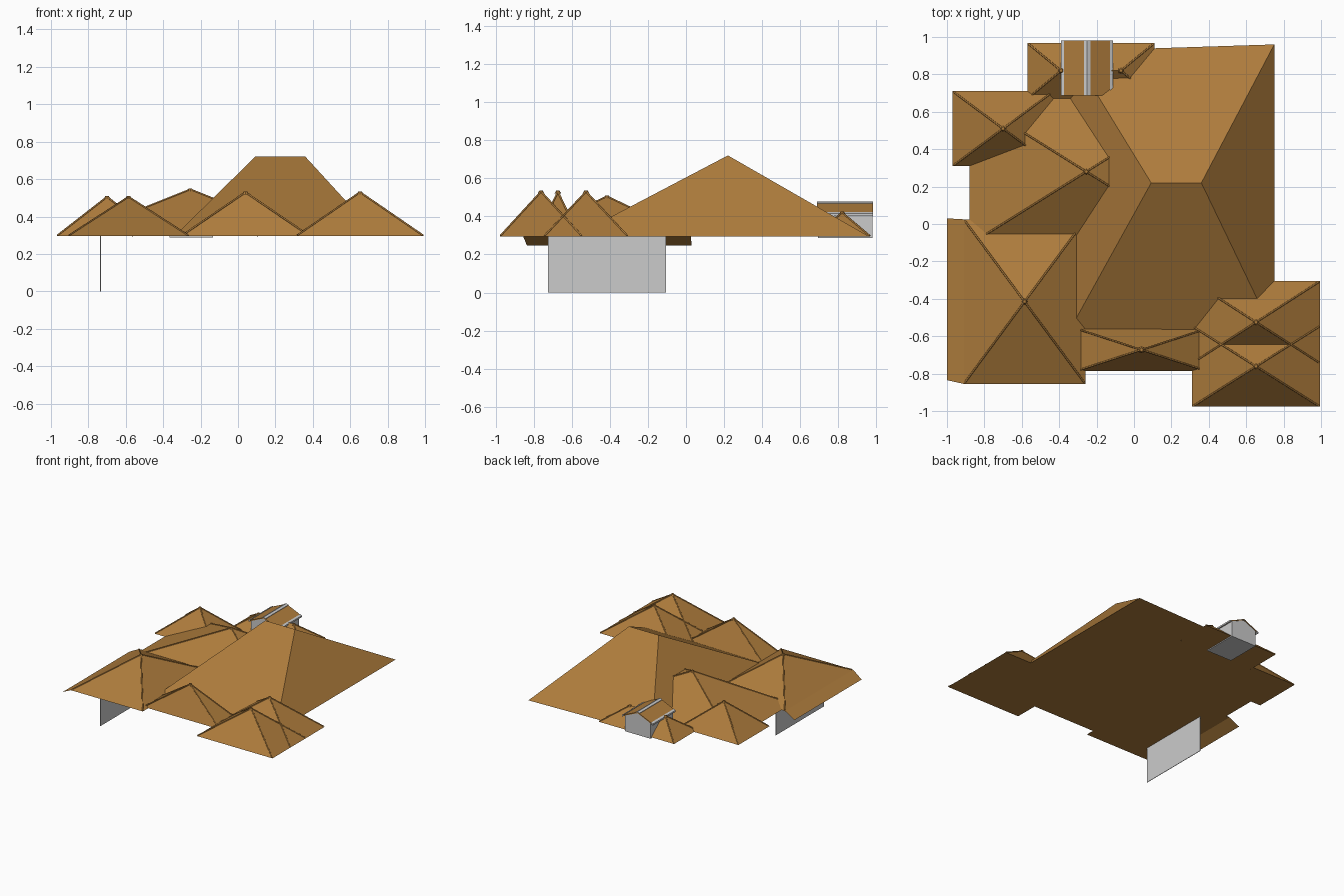
import bpy, bmesh
from mathutils import Vector

if "Cube" in bpy.data.objects:
    bpy.data.objects.remove(bpy.data.objects["Cube"])

EAVE = 0.295
brown = bpy.data.materials.new("roof_brown")
brown.diffuse_color = (0.42, 0.20, 0.045, 1)
brown.use_nodes = True
brown.node_tree.nodes["Principled BSDF"].inputs["Base Color"].default_value = brown.diffuse_color


def make_object(name, verts, faces, mat=None):
    mesh = bpy.data.meshes.new(name)
    mesh.from_pydata(verts, [], faces)
    bm = bmesh.new()
    bm.from_mesh(mesh)
    bmesh.ops.recalc_face_normals(bm, faces=bm.faces)
    bm.to_mesh(mesh)
    bm.free()
    obj = bpy.data.objects.new(name, mesh)
    bpy.context.collection.objects.link(obj)
    if mat:
        mesh.materials.append(mat)
    return obj


def prism(name, profile, y0, y1, mat=None):
    """Extrude an x-z outline along y."""
    n = len(profile)
    verts = [(x, y, z) for y in (y0, y1) for x, z in profile]
    faces = [tuple(range(n)), tuple(range(n, 2 * n))]
    faces += [(i, (i + 1) % n, n + (i + 1) % n, n + i) for i in range(n)]
    return make_object(name, verts, faces, mat)


def hip_caps(name, lines, r=0.005):
    """Slim rounded strips running down the hips."""
    curve = bpy.data.curves.new(name, 'CURVE')
    curve.dimensions = '3D'
    curve.bevel_depth = r
    curve.bevel_resolution = 1
    curve.use_fill_caps = True
    for a, b in lines:
        s = curve.splines.new('POLY')
        s.points.add(1)
        s.points[0].co = (*a, 1)
        s.points[1].co = (*b, 1)
    curve.materials.append(brown)
    bpy.context.collection.objects.link(bpy.data.objects.new(name, curve))


def hip_roof(name, corners, ridge, top, caps=True):
    """Closed roof: four eave corners (anticlockwise), one apex or a two-point ridge."""
    base = [(x, y, EAVE) for x, y in corners]
    peak = [(x, y, top) for x, y in ridge]
    if len(peak) == 1:
        faces = [(3, 2, 1, 0)] + [(i, (i + 1) % 4, 4) for i in range(4)]
    else:
        faces = [(3, 2, 1, 0), (0, 1, 5, 4), (1, 2, 5), (2, 3, 4, 5), (3, 0, 4)]
    make_object(name, base + peak, faces, brown)
    if caps:
        tops = [peak[0], peak[-1], peak[-1], peak[0]]
        hip_caps(name + "_hip_caps", [(t, Vector(b).lerp(Vector(t), 0.02))
                                      for t, b in zip(tops, base)])
        # small finial at each peak
        for i, p in enumerate(peak):
            bpy.ops.mesh.primitive_cone_add(vertices=8, radius1=0.018, radius2=0.009,
                                            depth=0.016, location=(p[0], p[1], top - 0.003))
            bpy.context.object.name = f"{name}_peak_cap_{i}"
            bpy.context.object.data.materials.append(brown)


def rect(x0, x1, y0, y1):
    return [(x0, y0), (x1, y0), (x1, y1), (x0, y1)]


# large central roof
hip_roof("main_roof", [(-0.34, -0.56), (0.75, -0.59), (0.75, 0.96), (-0.34, 0.925)],
         [(0.092, 0.22), (0.36, 0.22)], 0.72, caps=False)

# surrounding pyramid roofs: x0, x1, y0, y1, top
for name, x0, x1, y0, y1, top in [
        ("left_front_roof", -0.91, -0.26, -0.855, 0.025, 0.505),
        ("left_middle_roof", -0.88, 0.37, -0.11, 0.67, 0.545),
        ("left_back_roof", -0.97, -0.43, 0.31, 0.71, 0.505),
        ("front_middle_roof", -0.305, 0.385, -0.785, -0.56, 0.53),
        ("right_front_roof", 0.31, 0.995, -0.977, -0.545, 0.53),
        ("right_rear_roof", 0.31, 0.995, -0.745, -0.305, 0.53)]:
    hip_roof(name, rect(x0, x1, y0, y1), [((x0 + x1) / 2, (y0 + y1) / 2)], top)

# low back roof with a short ridge
hip_roof("back_roof", rect(-0.57, 0.11, 0.67, 0.968), [(-0.39, 0.82), (-0.07, 0.82)], 0.42)

# sloping skirt below the left front eave
make_object("left_eave_skirt",
            [(-1, -0.835, 0.247), (-1, 0.03, 0.247),
             (-0.91, 0.025, EAVE), (-0.91, -0.855, EAVE)], [(0, 3, 2, 1)], brown)

# thin wall under the left front roof
prism("side_wall", [(-0.737, 0), (-0.733, 0), (-0.733, EAVE), (-0.737, EAVE)], -0.725, -0.105)

# gabled dormer at the back
cx = -0.25
prism("dormer_body", [(cx - 0.115, 0.287), (cx + 0.115, 0.287), (cx + 0.115, 0.418),
                      (cx, 0.465), (cx - 0.115, 0.418)], 0.692, 0.978)


def slope_z(d):
    return 0.474 - 0.44 * d


def slab(name, s, d0, d1, up, down, mat=None):
    prism(name, [(cx + s * d0, slope_z(d0) + up), (cx + s * d1, slope_z(d1) + up),
                 (cx + s * d1, slope_z(d1) - down), (cx + s * d0, slope_z(d0) - down)],
          0.688, 0.982, mat)


for side, s in (("left", -1), ("right", 1)):
    slab(f"dormer_{side}_roof", s, 0, 0.125, 0, 0.008, brown)
    slab(f"dormer_{side}_ridge_trim", s, 0, 0.017, 0.004, 0.008)
    slab(f"dormer_{side}_eave_trim", s, 0.123, 0.139, 0.003, 0.01)
